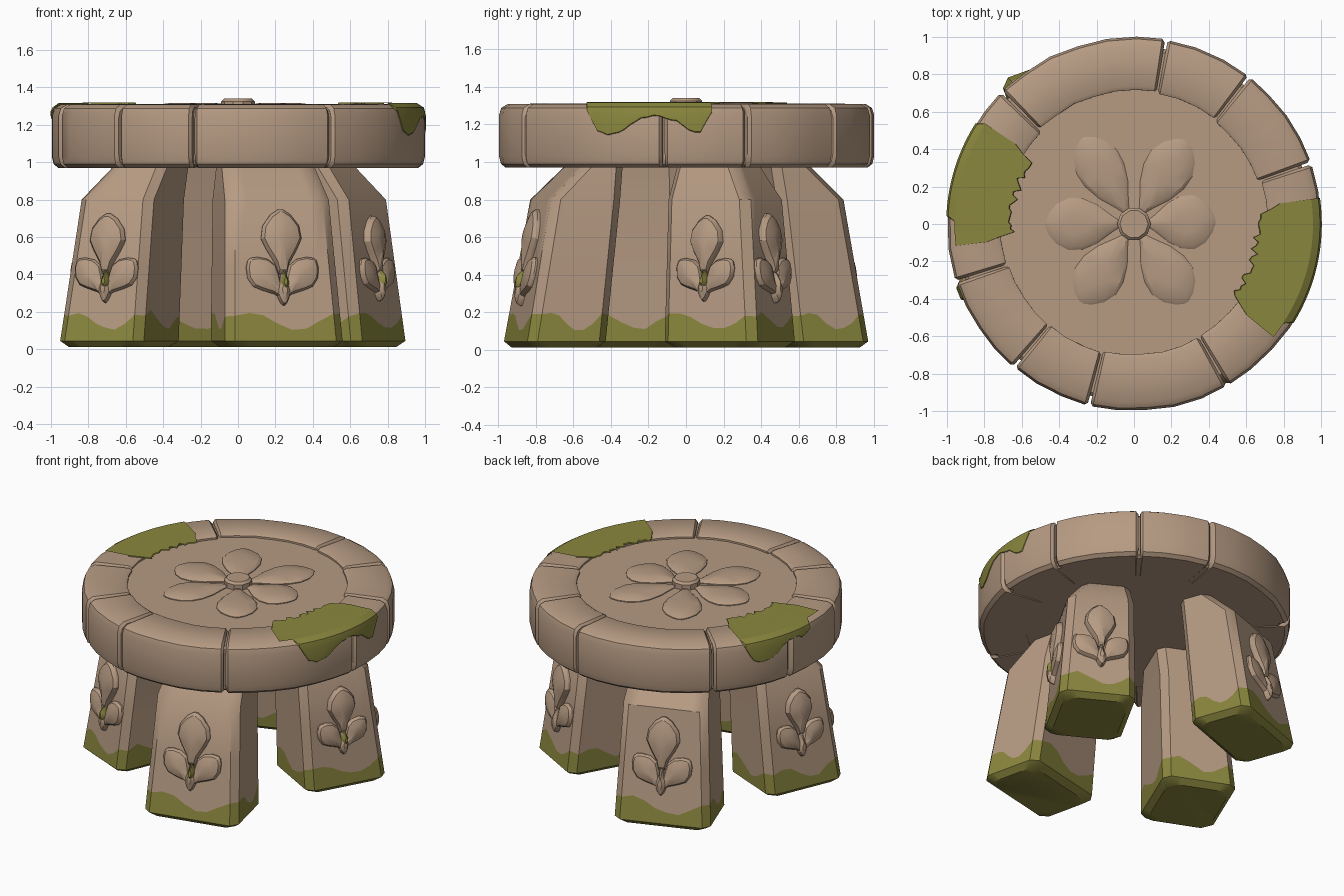
import bpy, bmesh, math, random
from math import sin, cos, radians, pi
from mathutils import Vector

if "Cube" in bpy.data.objects:
    bpy.data.objects.remove(bpy.data.objects["Cube"])

random.seed(4)


def material(name, col):
    m = bpy.data.materials.new(name)
    m.diffuse_color = (*col, 1)
    m.use_nodes = True
    m.node_tree.nodes["Principled BSDF"].inputs["Base Color"].default_value = m.diffuse_color
    return m


MATS = [material("stone", (0.465, 0.325, 0.225)), material("moss", (0.255, 0.24, 0.048))]


def finish(name, bm, angle=28):
    bmesh.ops.recalc_face_normals(bm, faces=bm.faces)
    me = bpy.data.meshes.new(name)
    bm.to_mesh(me)
    bm.free()
    for m in MATS:
        me.materials.append(m)
    me.shade_smooth()
    me.set_sharp_from_angle(angle=radians(angle))
    ob = bpy.data.objects.new(name, me)
    bpy.context.collection.objects.link(ob)
    return ob


def loft(bm, rings, mats=None, closed=True):
    """Bridge equal-length rings; mats gives a material per band."""
    vs = [[bm.verts.new(p) for p in r] for r in rings]
    n = len(rings[0])
    for k in range(len(vs) - 1):
        for i in range(n if closed else n - 1):
            j = (i + 1) % n
            f = bm.faces.new((vs[k][i], vs[k][j], vs[k + 1][j], vs[k + 1][i]))
            f.material_index = mats[k] if mats else 0
    if closed:
        f = bm.faces.new(vs[0][::-1])
        f.material_index = mats[0] if mats else 0
        f = bm.faces.new(vs[-1])
        f.material_index = mats[-1] if mats else 0


ROUND = [(0, .12), (.1, .30), (.3, .72), (.5, .97), (.68, 1), (.84, .78), (.95, .42), (1, .1)]
POINTED = [(0, .2), (.15, .32), (.38, .75), (.55, 1), (.75, .9), (.92, .5), (1, .12)]


def petal(bm, org, along, side, up, length, hw, h, mat=0, shape=POINTED):
    """Raised carved leaf: outline wall, shoulder and domed middle."""
    out = [(t, w) for t, w in shape] + [(t, -w) for t, w in shape[::-1]]

    def ring(s, z):
        return [org + along * length * (.55 + (t - .55) * s) + side * hw * w * s + up * z
                for t, w in out]
    loft(bm, [ring(1, -.03), ring(1, .25 * h), ring(.88, .65 * h), ring(.4, h)],
         [mat] * 3)


# ---- legs -------------------------------------------------------------
def leg_ring(az, rot, prof, z_of, inset=0):
    def at(z):
        for a, b in zip(prof, prof[1:]):
            if z <= b[0] or b is prof[-1]:
                f = (z - a[0]) / (b[0] - a[0])
                return [a[i] + (b[i] - a[i]) * f for i in (1, 2, 3)]
    pts, count = [], 32
    for i in range(count):
        z = z_of(i)
        rad, hx, hy = at(z)
        hx, hy, c = hx - inset, hy - inset, .045
        cor = [(hx, -hy + c), (hx, hy - c), (hx - c, hy), (-hx + c, hy),
               (-hx, hy - c), (-hx, -hy + c), (-hx + c, -hy), (hx - c, -hy)]
        # seven steps on each wide face, one on each corner cut
        q, s = divmod(i, 8)
        a, b = cor[2 * q], cor[2 * q + 1]
        x, y = (a[k] + (b[k] - a[k]) * s / 7 for k in (0, 1))
        pts.append(Vector((rad * cos(az) + x * cos(rot) - y * sin(rot),
                           rad * sin(az) + x * sin(rot) + y * cos(rot), z)))
    return pts


def leg(name, az, rot, prof, faces):
    az, rot = radians(az), radians(rot)
    # moss edge: high at the corners, dipping in the middle of each face
    wave = [.155 + .047 * cos(2 * pi * (i % 8 - 1) / 7) + random.uniform(-.01, .01)
            for i in range(32)]
    bm = bmesh.new()
    R = lambda f, inset=0: leg_ring(az, rot, prof, f, inset)
    loft(bm, [R(lambda i: .012, .04), R(lambda i: .045), R(lambda i: wave[i]),
              R(lambda i: .45), R(lambda i: .8), R(lambda i: .985)], [1, 1, 0, 0, 0])
    finish(name, bm, 36)
    # carved three-leaf emblems on the chosen faces
    bm = bmesh.new()
    for ang, size, mossy in faces:
        a = rot + radians(ang)
        n = Vector((cos(a), sin(a), 0))

        def p(row):
            h = row[2] if ang == 0 else row[3]
            return Vector((row[1] * cos(az), row[1] * sin(az), row[0])) + n * h
        p1, p2 = p(prof[0]), p(prof[1])
        lat = Vector((0, 0, 1)).cross(n)
        d = p2 - p1
        up = (d - lat * d.dot(lat)).normalized()
        nor = lat.cross(up)
        o = p1.lerp(p2, .45 / .8)
        petal(bm, o - up * .05 * size, up, lat, nor, .35 * size, .11 * size, .055)
        for s in (-1, 1):
            dr = (up * .74 + lat * s * .67).normalized()
            petal(bm, o - up * .17 * size, dr, dr.cross(nor), nor,
                  .27 * size, .085 * size, .042)
        petal(bm, o - up * .04 * size, -up, lat, nor, .18 * size, .035 * size, .05)
        if mossy:
            petal(bm, o - up * .03 * size + lat * .005, -up, lat, nor,
                  .12 * size, .024, .058, 1)
    finish(name + "_carving", bm)


WIDE = [(0, .735, .215, .325), (.8, .615, .19, .285), (1.0, .50, .10, .25)]
BACK = [(0, .765, .215, .32), (.8, .65, .19, .28), (1.0, .53, .10, .25)]
RIGHT = [(0, .613, .25, .285), (.8, .545, .215, .25), (1.0, .44, .15, .18)]
LEFT = [(0, .675, .245, .285), (.8, .595, .21, .25), (1.0, .48, .15, .18)]
leg("front_leg", -73.5, -77, WIDE, [(0, 1, True)])
leg("back_leg", 117, 110, BACK, [(0, 1, False)])
leg("right_leg", 22.5, -29, RIGHT, [(0, .88, True), (90, .92, False)])
leg("left_leg", 199, 157, LEFT, [(0, .88, False), (90, .92, True)])


# ---- table top ----------------------------------------------------------
def circle(r, z, n=40):
    return [Vector((r * cos(2 * pi * i / n), r * sin(2 * pi * i / n), z)) for i in range(n)]


bm = bmesh.new()
loft(bm, [circle(.93, .975), circle(.95, .99), circle(.95, 1.27), circle(.93, 1.288)])
finish("top_core", bm)

# rim blocks with softened ends
BLOCK = [(.70, .972), (.965, .97), (.99, .99), (1.0, 1.03), (1.0, 1.25),
         (.988, 1.288), (.955, 1.308), (.725, 1.312), (.705, 1.30)]
JOINTS = [-60, -7, 19, 52, 80, 135, 167, 198, 230, 256, 300]
bm = bmesh.new()
for a0, a1 in zip(JOINTS, JOINTS[1:]):
    k = max(2, round((a1 - a0) / 9))
    st = [(a0 + .4, .014), (a0 + 1.3, 0)]
    st += [(a0 + (a1 - a0) * i / k, 0) for i in range(1, k)]
    st += [(a1 - 1.3, 0), (a1 - .4, .014)]
    rings = []
    dr = random.uniform(-.008, .012)
    for a, ins in st:
        t = radians(a)
        wob = random.uniform(-.004, .002)
        ring = []
        for r, z in BLOCK:
            r += wob + (dr if r < .8 else 0)
            r += ins * (1 if r < .85 else -1)
            z += ins * (1 if z < 1.1 else -1)
            ring.append(Vector((r * cos(t), r * sin(t), z)))
        rings.append(ring)
    loft(bm, rings)
finish("rim_blocks", bm, 36)

# flower relief
bm = bmesh.new()
Z = Vector((0, 0, 1))
for a, ln, w in ((2, .36, .145), (58, .45, .13), (121, .46, .125), (180, .40, .14),
                 (236, .43, .13), (304, .43, .13)):
    d = Vector((cos(radians(a)), sin(radians(a)), 0))
    petal(bm, d * .075 + Z * 1.286, d, Z.cross(d), Z, ln, w, .03, 0, ROUND)
finish("flower_petals", bm)
bm = bmesh.new()
loft(bm, [circle(.09, 1.27, 10), circle(.09, 1.325, 10), circle(.075, 1.34, 10)])
finish("flower_centre", bm)


# ---- moss patches draped over the rim -----------------------------------
def moss(name, a0, a1, r_in, drop, side0, side1):
    """Sheet from the jagged inner edge over the rim; side0..side1 hangs down."""
    bm = bmesh.new()
    rows, n = [], 26
    for i in range(n + 1):
        f = i / n
        a = a0 + (a1 - a0) * f
        t = radians(a)
        e = min(1, .55 + 6 * min(f, 1 - f))
        ri = .93 - (.93 - r_in) * e + random.uniform(-.022, .022)
        g = max(0, min(1, (a - side0) / 5, (side1 - a) / 5))
        low = 1.30 - g * (.05 + drop * (.5 + .5 * sin((a - side0) * .2)))
        low += random.uniform(-.01, .01) * g
        prof = [(ri, 1.312), (ri + .004, 1.319), (.957, 1.316), (.994, max(1.292, low)),
                (1.004, max(1.25, low)), (1.004, min(low, 1.30)), (1.0, min(low, 1.30) - .004)]
        rim = .96 if g == 0 else 1.1
        rows.append([Vector((min(r, rim) * cos(t), min(r, rim) * sin(t),
                             z if r < rim else 1.316)) for r, z in prof])
    loft(bm, rows, [1] * n, closed=False)
    finish(name, bm)


moss("moss_right", -39, 8, .66, .10, -33, 9)
moss("moss_left", 146, 187, .65, .10, 146, 179)
